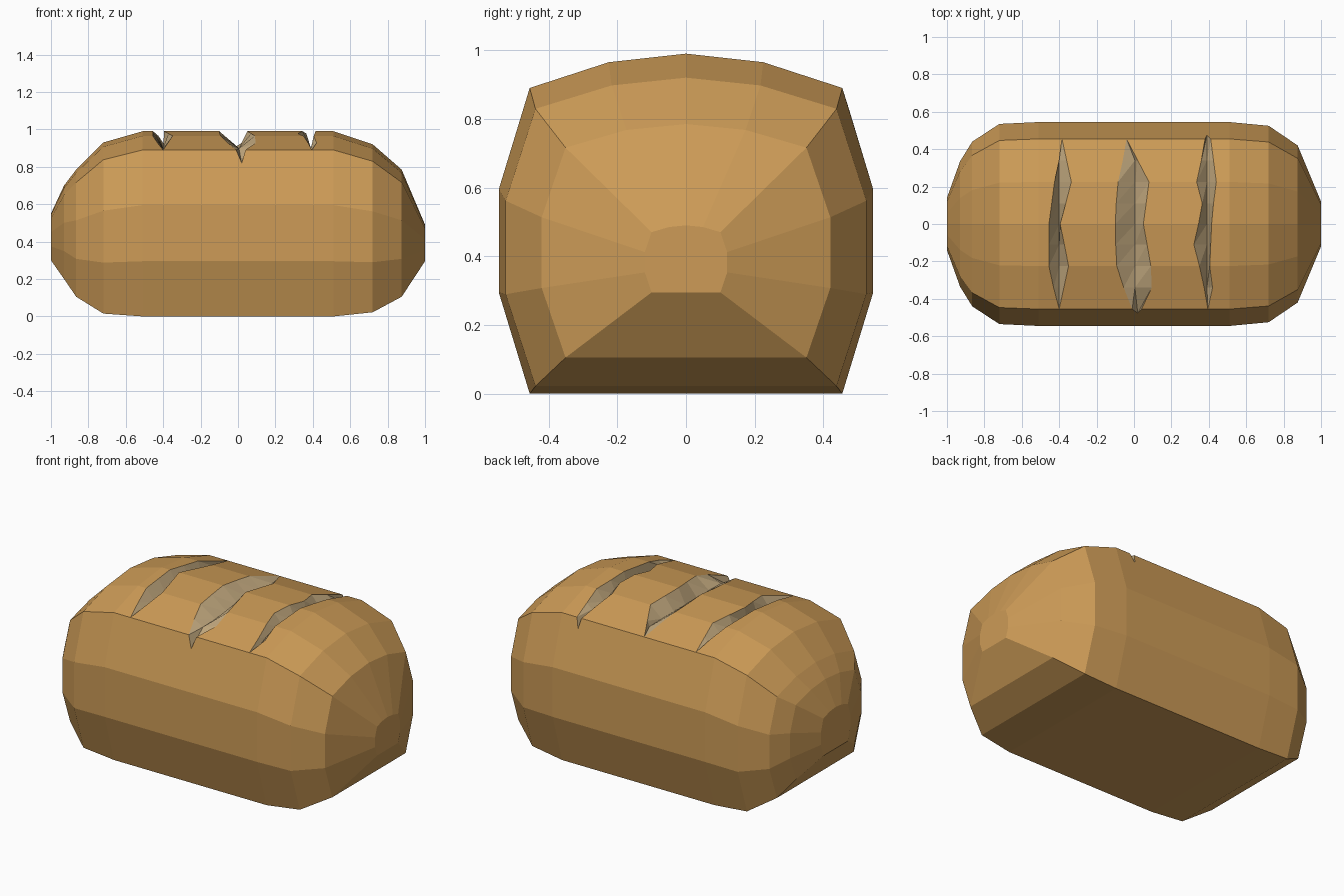
import bpy, bmesh

if "Cube" in bpy.data.objects:
    bpy.data.objects.remove(bpy.data.objects["Cube"])

def material(name, rgb):
    m = bpy.data.materials.new(name)
    m.diffuse_color = (*rgb, 1)
    m.use_nodes = True
    m.node_tree.nodes["Principled BSDF"].inputs["Base Color"].default_value = m.diffuse_color
    return m

CRUST, CRUMB = 0, 1
bm = bmesh.new()

# Loaf cross-section (y, z), going round from the front shoulder over the top
top = [(-.455, .89), (-.225, .965), (0, .99), (.225, .965), (.455, .89)]
rest = [(.545, .595), (.545, .295), (.455, 0), (.225, 0), (0, 0), (-.225, 0),
        (-.455, 0), (-.545, .295), (-.545, .595)]
section = top + rest
N = len(section)

# Rings along the loaf: x, half width, bottom z, top z
rings = [(-1, .14, .30, .55), (-.93, .335, .2, .70), (-.865, .44, .105, .785),
         (-.72, .535, .015, .93), (-.51, .545, 0, .99), (.51, .545, 0, .99),
         (.72, .525, .022, .92), (.875, .42, .105, .785), (1, .12, .295, .49)]

def ring(x, w, z0, z1):
    return [bm.verts.new((x, y * w / .545, z0 + z / .99 * (z1 - z0))) for y, z in section]

loops = [ring(*r) for r in rings]

def face(vs, mat=CRUST):
    vs = list(dict.fromkeys(vs))
    if len(vs) > 2:
        bm.faces.new(vs).material_index = mat

# Rounded ends and their caps
for k, (a, b) in enumerate(zip(loops, loops[1:])):
    if k != 4:
        for i in range(N):
            j = (i + 1) % N
            face([a[i], b[i], b[j], a[j]])
face(loops[0])
face(loops[-1][::-1])

# Slashes: left edges, right edges, valley x, valley z, per row from front to back
rows = [-.455, -.34, -.225, -.11, 0, .11, .225, .34, .455]
slashes = [
    ([-.40, -.43, -.455, -.455, -.455, -.44, -.425, -.40, -.385],
     [-.40, -.375, -.35, -.372, -.395, -.365, -.335, -.36, -.385], -.40, .90),
    ([-.01, -.055, -.092, -.098, -.10, -.095, -.085, -.06, -.04],
     [.04, .095, .09, .07, .05, .065, .08, .02, -.04], .005, .90),
    ([.395, .375, .35, .32, .345, .365, .335, .36, .38],
     [.395, .42, .405, .41, .415, .425, .44, .425, .41], .39, .90)]
tips = {(1, 0): (.02, -.476, .82), (2, 8): (.39, .474, .83)}   # cuts running onto the sides

def top_z(y):
    for (y0, z0), (y1, z1) in zip(top, top[1:]):
        if y <= y1 + 1e-6:
            return z0 + (z1 - z0) * (y - y0) / (y1 - y0)

grid = []
for r, y in enumerate(rows):
    z = top_z(y)
    line = [bm.verts.new((-.51, y, z))]
    for s, (left, right, vx, vz) in enumerate(slashes):
        if left[r] == right[r]:
            line += [bm.verts.new((left[r], y, z))] * 3
        else:
            v = tips.get((s, r), (vx, y, min(vz, z - .03)))
            line += [bm.verts.new((left[r], y, z)), bm.verts.new(v),
                     bm.verts.new((right[r], y, z))]
    line.append(bm.verts.new((.51, y, z)))
    grid.append(line)

# Slashed top, with crumb-coloured groove walls
for a, b in zip(grid, grid[1:]):
    for c in range(len(a) - 1):
        crumb = c % 3 != 0
        quad = [a[c], a[c + 1], b[c + 1], b[c]]
        if crumb:
            face(quad[:3], CRUMB)
            face([quad[0], quad[2], quad[3]], CRUMB)
        else:
            face(quad)

# Long sides and base of the middle stretch
A, B = loops[4], loops[5]
for i in range(5, N - 1):
    face([A[i], B[i], B[i + 1], A[i + 1]])
face([A[N - 1], B[N - 1]] + grid[0][::-1])
face([B[5], A[5]] + grid[-1])

bmesh.ops.remove_doubles(bm, verts=bm.verts, dist=.0005)
bmesh.ops.recalc_face_normals(bm, faces=bm.faces)
mesh = bpy.data.meshes.new("bread_loaf")
bm.to_mesh(mesh)
bm.free()
mesh.materials.append(material("crust brown", (.61, .33, .095)))
mesh.materials.append(material("crumb tan", (.56, .41, .22)))
loaf = bpy.data.objects.new("bread_loaf", mesh)
bpy.context.collection.objects.link(loaf)
